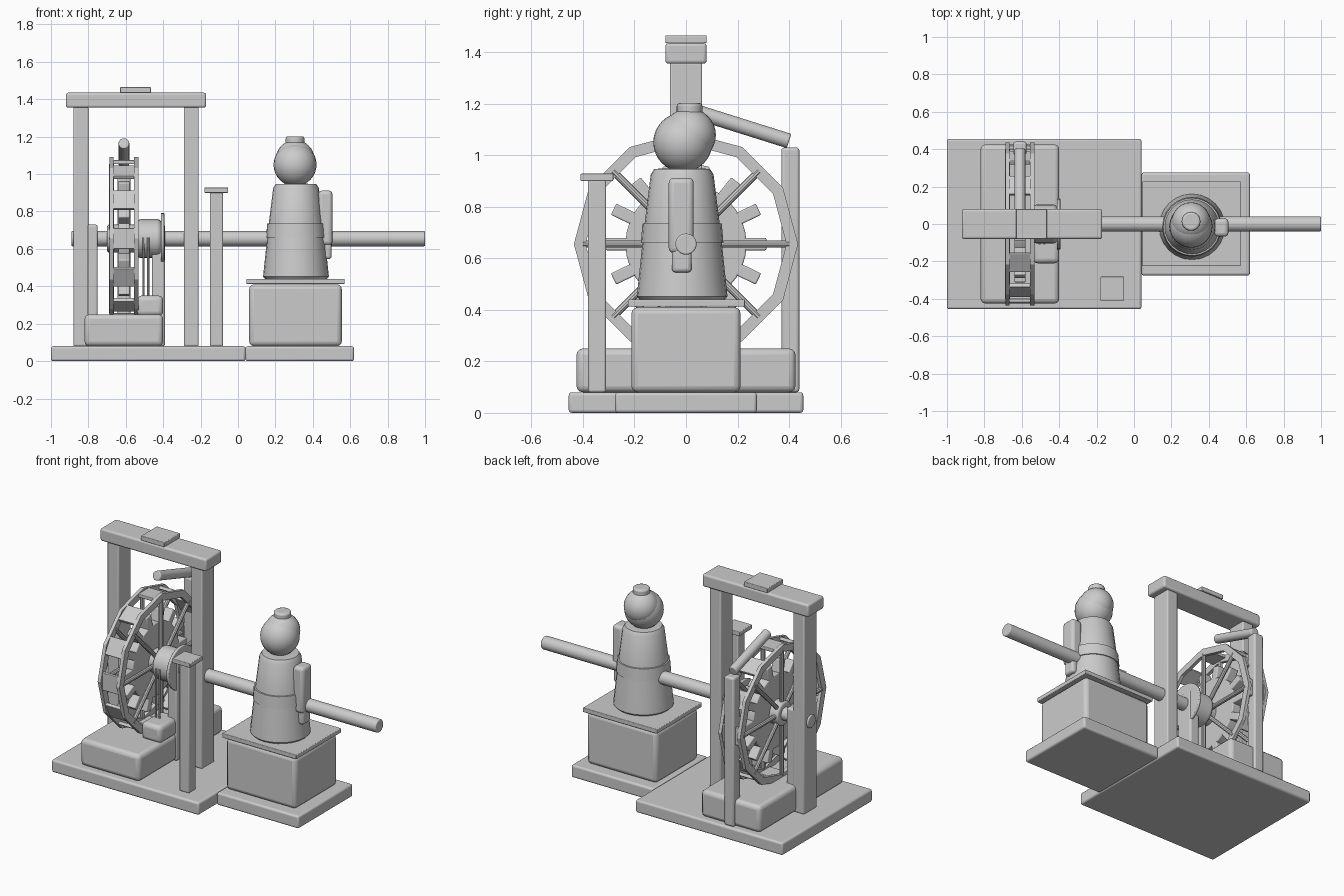
import bpy, bmesh
from math import pi, cos, sin
from mathutils import Vector, Matrix

cube = bpy.data.objects.get("Cube")
if cube:
    bpy.data.objects.remove(cube, do_unlink=True)

grey = bpy.data.materials.new("plain grey")
grey.use_nodes = True
grey.diffuse_color = (0.6, 0.6, 0.6, 1)
grey.node_tree.nodes["Principled BSDF"].inputs["Base Color"].default_value = (0.6, 0.6, 0.6, 1)


def finish(name, bm, smooth=False, bevel=0):
    bmesh.ops.recalc_face_normals(bm, faces=bm.faces)
    mesh = bpy.data.meshes.new(name)
    bm.to_mesh(mesh)
    bm.free()
    mesh.materials.append(grey)
    ob = bpy.data.objects.new(name, mesh)
    bpy.context.collection.objects.link(ob)
    if bevel:
        mod = ob.modifiers.new("rounded edges", 'BEVEL')
        mod.width, mod.segments = bevel, 3
    if smooth or bevel:
        bpy.ops.object.select_all(action='DESELECT')
        ob.select_set(True)
        bpy.context.view_layer.objects.active = ob
        bpy.ops.object.shade_smooth_by_angle(angle=0.6)
    return ob


def add_box(bm, x, y, z, turn=Matrix()):
    size = Matrix.Diagonal((x[1] - x[0], y[1] - y[0], z[1] - z[0], 1))
    mid = Matrix.Translation([sum(r) / 2 for r in (x, y, z)])
    bmesh.ops.create_cube(bm, size=1, matrix=turn @ mid @ size)


def box(name, x, y, z, bevel=0.012):
    bm = bmesh.new()
    add_box(bm, x, y, z)
    return finish(name, bm, bevel=bevel)


def add_rod(bm, a, b, r, sides=16):
    a, b = Vector(a), Vector(b)
    turn = (b - a).to_track_quat('Z', 'Y').to_matrix().to_4x4()
    bmesh.ops.create_cone(bm, cap_ends=True, segments=sides, radius1=r, radius2=r,
                          depth=(b - a).length, matrix=Matrix.Translation((a + b) / 2) @ turn)


def rod(name, a, b, r, sides=24, bevel=0.0):
    bm = bmesh.new()
    add_rod(bm, a, b, r, sides)
    return finish(name, bm, smooth=True, bevel=bevel)


def lathe(name, profile, x, y, sides=24):
    bm = bmesh.new()
    verts = [bm.verts.new((r, 0, z)) for r, z in profile]
    edges = [bm.edges.new(p) for p in zip(verts, verts[1:])]
    bmesh.ops.spin(bm, geom=verts + edges, cent=(0, 0, 0), axis=(0, 0, 1),
                   angle=2 * pi, steps=sides)
    bmesh.ops.remove_doubles(bm, verts=bm.verts, dist=1e-4)
    bmesh.ops.translate(bm, vec=(x, y, 0), verts=bm.verts)
    return finish(name, bm, smooth=True)


def ball(name, centre, r):
    bm = bmesh.new()
    bmesh.ops.create_uvsphere(bm, u_segments=24, v_segments=16, radius=r,
                              matrix=Matrix.Translation(centre))
    return finish(name, bm, smooth=True)


AXLE_Z, WHEEL_X = 0.655, -0.61


def spoke_turn(angle):
    # Local z points outward from the axle
    return Matrix.Translation((WHEEL_X, 0, AXLE_Z)) @ Matrix.Rotation(angle, 4, 'X')


# Floor
box("main_base", (-1, 0.04), (-0.455, 0.455), (0, 0.08))
box("side_base", (0.04, 0.62), (-0.275, 0.275), (0, 0.08))

# Gate frame
for side, x in (("right", -0.84), ("left", -0.25)):
    box(side + "_frame_post", (x - 0.04, x + 0.04), (-0.063, 0.063), (0.08, 1.36), 0.008)
box("frame_beam", (-0.92, -0.17), (-0.08, 0.08), (1.355, 1.435))
box("beam_cap", (-0.63, -0.465), (-0.08, 0.08), (1.435, 1.465), 0.004)

# Trough, bearings and weight block
box("trough", (-0.82, -0.4), (-0.425, 0.425), (0.08, 0.25), 0.025)
for side, x in (("right", -0.785), ("left", -0.425)):
    box(side + "_bearing", (x - 0.035, x + 0.035), (-0.06, 0.06), (0.08, 0.73))
box("weight_block", (-0.54, -0.4), (-0.21, -0.01), (0.24, 0.35), 0.025)
for i, x in enumerate((-0.505, -0.48)):
    rod(f"cord_{i}", (x, -0.105, 0.34), (x, -0.105, 0.66), 0.006, 8)

# Axle, drum and flange
rod("axle", (-0.89, 0, AXLE_Z), (1, 0, AXLE_Z), 0.041, bevel=0.006)
rod("wheel_hub", (-0.7, 0, AXLE_Z), (-0.53, 0, AXLE_Z), 0.075, bevel=0.012)
rod("drum", (-0.54, 0, AXLE_Z), (-0.41, 0, AXLE_Z), 0.104, bevel=0.02)
rod("drum_flange", (-0.412, 0, AXLE_Z), (-0.394, 0, AXLE_Z), 0.138, bevel=0.005)

# Wheel rims: twelve-sided flat rings
for side, x in (("right", -0.676), ("left", -0.544)):
    bm = bmesh.new()
    rings = []
    for dx, r in ((-0.011, 0.39), (-0.011, 0.435), (0.011, 0.435), (0.011, 0.39)):
        rings.append([bm.verts.new((x + dx, r * cos(i * pi / 6), AXLE_Z + r * sin(i * pi / 6)))
                      for i in range(12)])
    for a, b in zip(rings, rings[1:] + rings[:1]):
        for i in range(12):
            j = (i + 1) % 12
            bm.faces.new((a[i], a[j], b[j], b[i]))
    finish(side + "_rim", bm)

# Spokes beside both rims
bm = bmesh.new()
for x in (-0.676, -0.544):
    for i in range(8):
        a = i * pi / 4
        add_rod(bm, (x, 0, AXLE_Z), (x, 0.4 * cos(a), AXLE_Z + 0.4 * sin(a)), 0.014, 10)
finish("spokes", bm, smooth=True)

# Paddles around the wheel
bm = bmesh.new()
for i in range(12):
    add_box(bm, (-0.058, 0.058), (-0.056, 0.056), (0.398, 0.42), spoke_turn(i * pi / 6))
finish("paddles", bm, bevel=0.004)

# Toothed disc
rod("gear_disc", (-0.64, 0, AXLE_Z), (-0.58, 0, AXLE_Z), 0.235, 32, bevel=0.006)
bm = bmesh.new()
for i in range(14):
    add_box(bm, (-0.03, 0.03), (-0.024, 0.024), (0.22, 0.312), spoke_turn(pi / 2 + i * pi / 7))
finish("gear_teeth", bm, bevel=0.006)

# Water spout on its post
box("spout_post", (-0.645, -0.575), (0.37, 0.44), (0.08, 1.03))
rod("spout", (WHEEL_X, 0.05, 1.165), (WHEEL_X, 0.4, 1.055), 0.029, bevel=0.006)

# Lone front post
box("front_post", (-0.15, -0.08), (-0.38, -0.31), (0.08, 0.905), 0.008)
box("front_post_cap", (-0.18, -0.053), (-0.41, -0.282), (0.9, 0.928), 0.004)

# Pedestal
box("pedestal", (0.06, 0.555), (-0.212, 0.212), (0.08, 0.41), 0.025)
box("pedestal_top", (0.045, 0.57), (-0.225, 0.228), (0.412, 0.44), 0.004)

# Seated figure
lathe("robe", [(0, 0.44), (0.165, 0.44), (0.176, 0.452), (0.15, 0.7), (0.122, 0.925),
               (0.108, 0.947), (0, 0.95)], 0.31, -0.015)
lathe("belt", [(0.1, 0.655), (0.16, 0.66), (0.154, 0.735), (0.1, 0.74)], 0.31, -0.015)
ball("head", (0.305, -0.012, 1.05), 0.115)
ball("hair", (0.305, 0.012, 1.078), 0.104)
rod("top_knot", (0.305, 0.014, 1.14), (0.305, 0.014, 1.202), 0.05, bevel=0.012)
box("upper_arm", (0.43, 0.505), (-0.067, 0.03), (0.62, 0.912), 0.02)
box("forearm", (0.455, 0.5), (-0.055, 0.022), (0.545, 0.7), 0.015)
